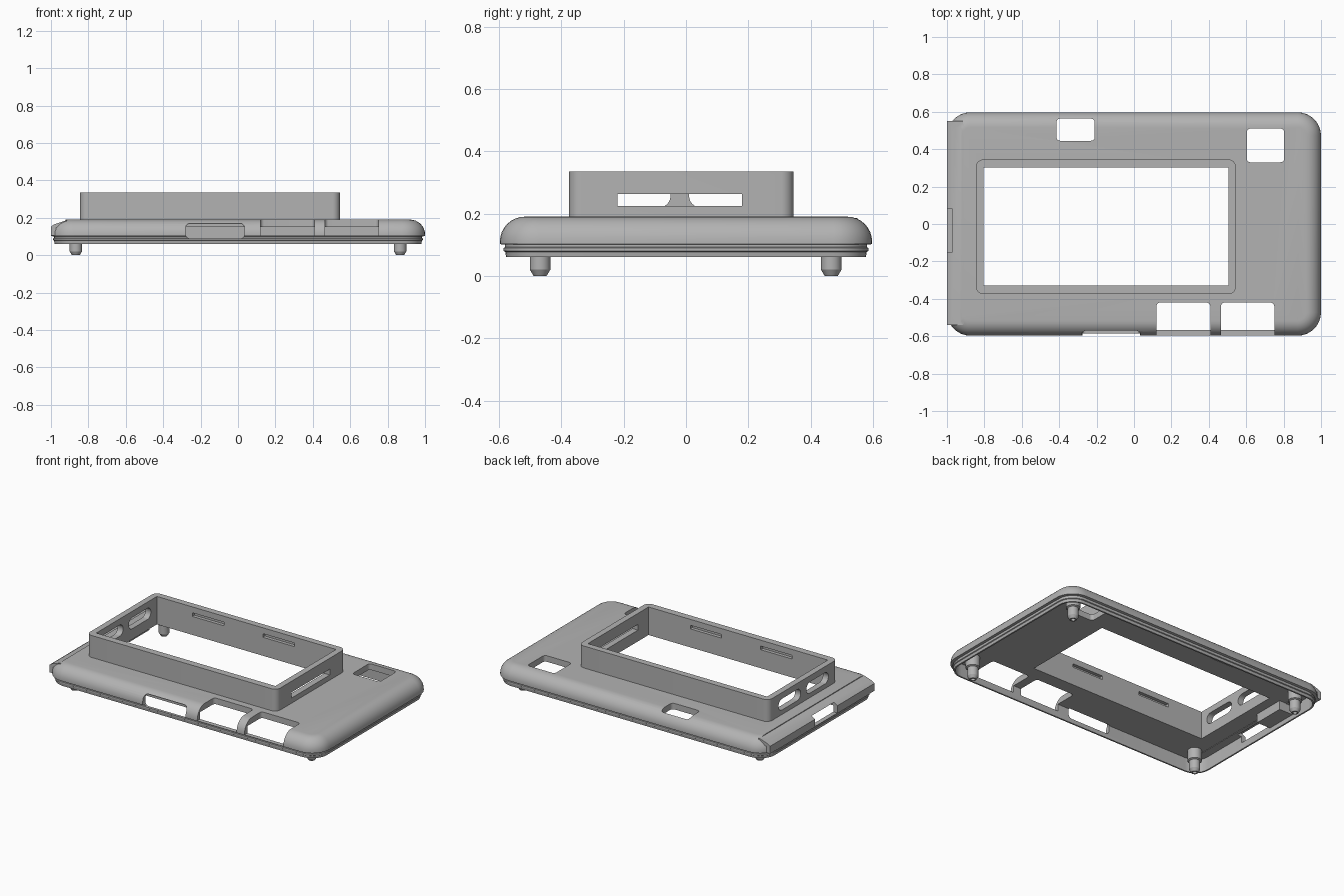
import bpy, bmesh, math
from mathutils import Vector

old = bpy.data.objects.get("Cube")
if old:
    bpy.data.objects.remove(old, do_unlink=True)

grey = bpy.data.materials.new("matte_grey")
grey.use_nodes = True
grey.diffuse_color = (0.45, 0.45, 0.45, 1)
grey.node_tree.nodes["Principled BSDF"].inputs["Base Color"].default_value = (0.45, 0.45, 0.45, 1)


def rounded_rect(a0, a1, b0, b1, r, n=8):
    """Counter-clockwise outline; plain corners when r is zero."""
    pts = []
    corners = ((a1 - r, b1 - r), (a0 + r, b1 - r), (a0 + r, b0 + r), (a1 - r, b0 + r))
    for k, (ca, cb) in enumerate(corners):
        steps = n if r else 0
        for i in range(steps + 1):
            t = math.pi / 2 * (k + (i / steps if steps else 0))
            pts.append((ca + r * math.cos(t), cb + r * math.sin(t)))
    return pts


def loft(name, rings):
    """Closed solid through matching rings, capped at both ends."""
    bm = bmesh.new()
    loops = [[bm.verts.new(p) for p in ring] for ring in rings]
    for lo, hi in zip(loops, loops[1:]):
        for i in range(len(lo)):
            j = (i + 1) % len(lo)
            bm.faces.new((lo[i], lo[j], hi[j], hi[i]))
    bm.faces.new(loops[0])
    bm.faces.new(loops[-1])
    bmesh.ops.recalc_face_normals(bm, faces=bm.faces)
    mesh = bpy.data.meshes.new(name)
    bm.to_mesh(mesh)
    bm.free()
    mesh.materials.append(grey)
    ob = bpy.data.objects.new(name, mesh)
    bpy.context.collection.objects.link(ob)
    return ob


def prism(name, axis, outline, lo, hi):
    """Extrude a 2D outline along x, y or z."""
    place = {"x": lambda a, b, c: (c, a, b),
             "y": lambda a, b, c: (a, c, b),
             "z": lambda a, b, c: (a, b, c)}[axis]
    return loft(name, [[place(a, b, c) for a, b in outline] for c in (lo, hi)])


def combine(target, tool, operation="DIFFERENCE"):
    mod = target.modifiers.new("combine", "BOOLEAN")
    mod.operation, mod.solver, mod.object = operation, "EXACT", tool
    tool.hide_render = True
    bpy.context.view_layer.objects.active = target
    bpy.ops.object.modifier_apply(modifier=mod.name)
    bpy.data.objects.remove(tool, do_unlink=True)


def cut(target, axis, rect, r, lo, hi):
    combine(target, prism("cutter", axis, rounded_rect(*rect, r), lo, hi))


# Hollow shell: stepped lip, ridge, rounded top edge, open underside
R, TOP, WALL = 0.08, 0.19, 0.03
profile = [(WALL, 0.06), (0.02, 0.06), (0.017, 0.077), (0.012, 0.08),
           (0.012, 0.09), (0.017, 0.092), (0.017, 0.1), (0, 0.102)]
for i in range(9):
    t = math.pi / 2 * i / 8
    profile.append((R - R * math.cos(t), TOP - R + R * math.sin(t)))
profile.insert(0, (WALL, 0.15))


def shell_ring(inset, z):
    w, d = 1 - inset, 0.597 - inset
    return [(a, b, z) for a, b in rounded_rect(-w, w, -d, d, 0.125 - inset)]


shell = loft("shell", [shell_ring(*p) for p in profile])

# Flattened left-hand end
combine(shell, prism("cutter", "y", [(-0.922, 0.22), (-0.922, 0.185), (-0.98, 0.166),
                                     (-1.02, 0.14), (-1.02, 0.22)], -0.54, 0.55))
combine(shell, prism("end_slope", "y", [(-0.915, 0.184), (-0.922, 0.185), (-0.98, 0.166),
                                        (-1.0, 0.153), (-1.0, 0.104), (-0.974, 0.104),
                                        (-0.974, 0.147), (-0.915, 0.147)], -0.54, 0.55), "UNION")

# Openings in the shell
cut(shell, "z", (-0.805, 0.505, -0.33, 0.303), 0, 0, 0.5)          # screen window
cut(shell, "z", (-0.415, -0.21, 0.445, 0.563), 0.02, 0, 0.5)       # rear port
cut(shell, "z", (0.603, 0.803, 0.33, 0.51), 0.02, 0, 0.5)          # corner port
cut(shell, "z", (0.12, 0.408, -0.8, -0.42), 0.02, 0.104, 0.5)      # front bays
cut(shell, "z", (0.465, 0.75, -0.8, -0.42), 0.02, 0.104, 0.5)
cut(shell, "y", (-0.28, 0.035, 0.089, 0.17), 0.025, -0.8, -0.56)   # front slot
cut(shell, "x", (-0.153, 0.083, 0.105, 0.168), 0, -1.2, -0.938)    # end slot

# Raised collar around the window
collar = prism("collar", "z", rounded_rect(-0.845, 0.545, -0.375, 0.345, 0.04), TOP - 0.001, 0.335)
cut(collar, "z", (-0.805, 0.505, -0.33, 0.303), 0, 0, 0.5)
cut(collar, "x", (-0.22, 0.18, 0.224, 0.262), 0, 0.4, 0.7)
for y in (-0.165, 0.125):
    cut(collar, "x", (y - 0.115, y + 0.115, 0.22, 0.294), 0.036, -1, -0.7)
for x in (-0.43, 0.085):                                           # inner snap grooves
    cut(collar, "y", (x - 0.115, x + 0.115, 0.272, 0.296), 0, -0.352, 0.325)

# Block hanging inside the left-hand end
block = prism("inner_block", "z", rounded_rect(-0.972, -0.87, 0.11, 0.32, 0), 0.09, 0.151)

# Four locating pegs with a small bore
peg_profile = [(0.013, 0.03), (0.013, 0), (0.021, 0), (0.033, 0.02),
               (0.033, 0.075), (0.043, 0.08), (0.043, 0.151)]
pegs = []
for side, x in (("right", -0.867), ("left", 0.867)):
    for end, y in (("front", -0.468), ("back", 0.466)):
        rings = [[(x + r * math.cos(math.tau * k / 24), y + r * math.sin(math.tau * k / 24), z)
                  for k in range(24)] for r, z in peg_profile]
        pegs.append(loft(f"{end}_{side}_peg", rings))

# Smooth the curves, keep the edges crisp
bpy.ops.object.select_all(action="DESELECT")
for ob in [shell, collar, block] + pegs:
    ob.select_set(True)
bpy.context.view_layer.objects.active = shell
bpy.ops.object.shade_smooth_by_angle(angle=math.radians(30))
